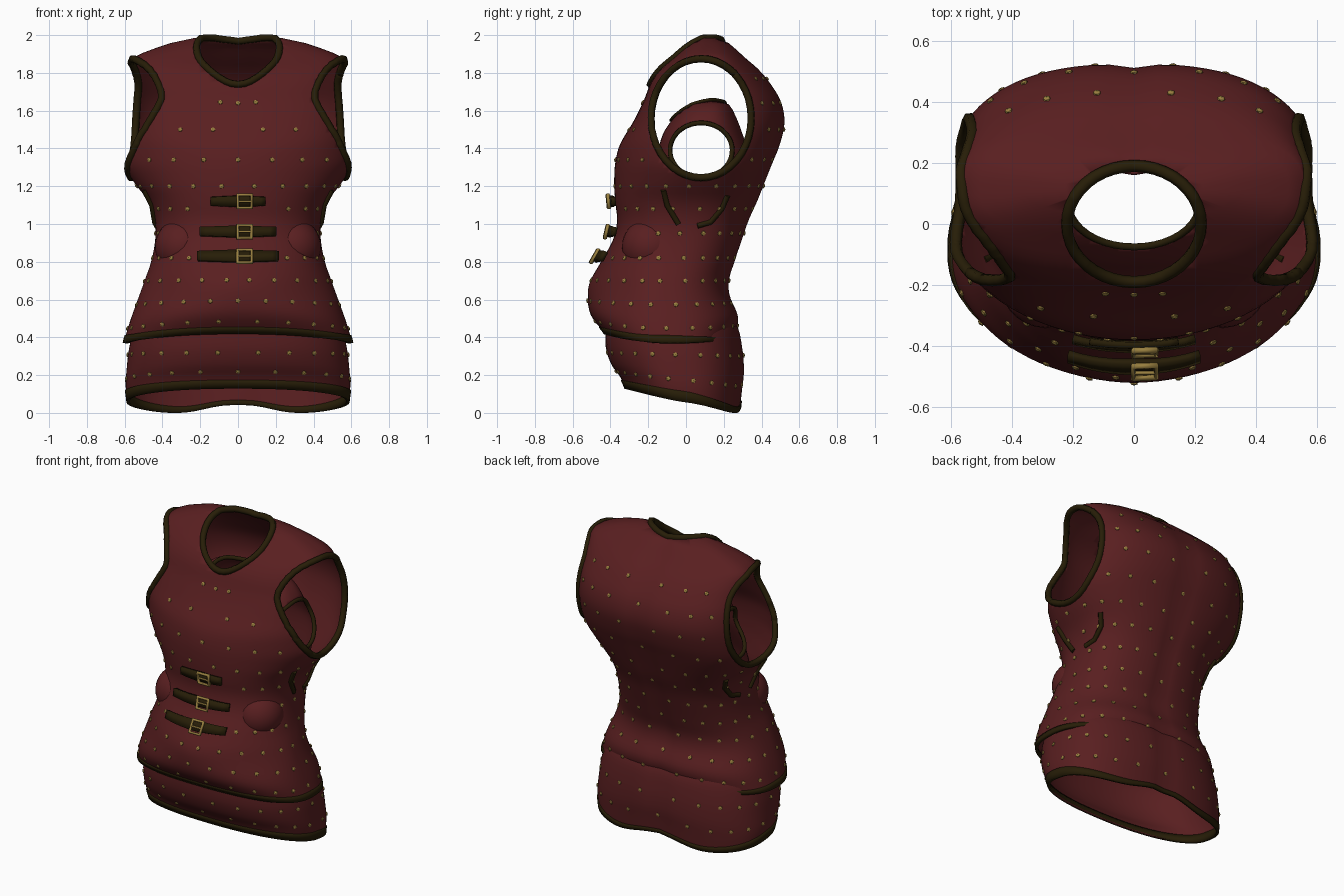
import bpy, bmesh
from math import sin, cos, pi, exp
from mathutils import Vector, Matrix

cube = bpy.data.objects.get("Cube")
if cube:
    bpy.data.objects.remove(cube, do_unlink=True)


def material(name, rgb):
    m = bpy.data.materials.new(name)
    m.use_nodes = True
    m.diffuse_color = (*rgb, 1)
    bsdf = m.node_tree.nodes["Principled BSDF"]
    bsdf.inputs["Base Color"].default_value = (*rgb, 1)
    bsdf.inputs["Roughness"].default_value = 0.7
    return m


RED = material("red leather", (0.1, 0.0135, 0.0145))
TRIM = material("dark brown trim", (0.02, 0.0125, 0.0022))
BRASS = material("aged brass", (0.32, 0.215, 0.05))

# Profiles: height, half width, front depth, back depth
BODY = [(0.39, .605, -.43, .25), (0.5, .57, -.505, .28), (0.62, .525, -.52, .235),
        (0.7, .495, -.505, .23), (0.8, .46, -.45, .26), (0.92, .438, -.385, .3),
        (1.02, .44, -.365, .335), (1.12, .475, -.375, .38), (1.22, .55, -.38, .42),
        (1.32, .61, -.375, .46), (1.42, .615, -.35, .5), (1.54, .60, -.28, .525),
        (1.65, .585, -.225, .505), (1.75, .575, -.185, .445), (1.82, .572, -.135, .385),
        (1.88, .555, -.065, .315), (1.93, .44, -.01, .26), (1.965, .33, .04, .215),
        (1.985, .23, .08, .16)]
SKIRT = [(0.0, .585, -.32, .29), (0.1, .595, -.35, .3), (0.2, .59, -.395, .31),
         (0.35, .575, -.425, .3), (0.48, .54, -.42, .265), (0.56, .48, -.38, .18)]
LINING = [(0.8, .43, -.4, .24), (1.0, .42, -.3, .3), (1.15, .43, -.25, .33),
          (1.35, .44, -.16, .34), (1.48, .39, -.12, .3), (1.58, .33, -.05, .26),
          (1.64, .25, .02, .22), (1.66, .18, .07, .16)]


def power(z, is_front):
    """Squareness of a section: pointed belly, round bust, square upper chest."""
    if not is_front:
        return 2.5
    t = min(max((z - 1.35) / 0.3, 0), 1)
    return (2.3 - 0.5 * exp(-((z - 0.66) / 0.14) ** 2)
            - 0.25 * exp(-((z - 1.3) / 0.15) ** 2) + 0.6 * t * t * (3 - 2 * t))


def section(profile, z):
    """Smooth interpolation of a profile at height z."""
    z = min(max(z, profile[0][0]), profile[-1][0])
    i = next(k for k in range(len(profile) - 1) if z <= profile[k + 1][0])
    p, q = profile[i], profile[i + 1]
    a, b = profile[max(i - 1, 0)], profile[min(i + 2, len(profile) - 1)]
    h = q[0] - p[0]
    t = (z - p[0]) / h
    out = []
    for k in (1, 2, 3):
        m0 = (q[k] - a[k]) / (q[0] - a[0]) * h
        m1 = (b[k] - p[k]) / (b[0] - p[0]) * h
        out.append(p[k] * (1 + 2 * t) * (1 - t) ** 2 + m0 * t * (1 - t) ** 2
                   + q[k] * t * t * (3 - 2 * t) + m1 * t * t * (t - 1))
    return out


def body_hem(a):
    return 0.03 * max(0, -sin(a)) ** 2 - 0.015 * cos(a) ** 2


def skirt_hem(a):
    back = max(0, sin(a))
    return 0.06 - 0.07 * sin(a) + 0.055 * back * exp(-(cos(a) / 0.3) ** 2)


def flat_hem(a):
    return 0


def point(profile, hem, a, z, grow=0):
    """Point on a shell at angle a and nominal height z."""
    w, f, b = section(profile, z)
    c, s = cos(a), sin(a)
    e = 2 / power(z, s < 0)
    sx, sy = abs(c) ** e * (1 if c > 0 else -1), abs(s) ** e * (1 if s > 0 else -1)
    y = (f + b) / 2 + ((b - f) / 2 + grow) * sy
    if s > 0:
        y -= 0.014 * exp(-(sx / 0.1) ** 2)       # spine groove
    fade = max(0, 1 - (z - profile[0][0]) / 0.35)
    return Vector(((w + grow) * sx, y, z + hem(a) * fade))


def make(name, bm, mats, smooth=True):
    me = bpy.data.meshes.new(name)
    bm.to_mesh(me)
    bm.free()
    ob = bpy.data.objects.new(name, me)
    bpy.context.collection.objects.link(ob)
    for m in mats:
        me.materials.append(m)
    for p in me.polygons:
        p.use_smooth = smooth
    return ob


def thicken(ob, t, offset=-1):
    m = ob.modifiers.new("thickness", "SOLIDIFY")
    m.thickness, m.offset = t, offset


def loft(name, profile, hem, z0, z1, rows, mats, grow=0, caps=False, slim=0, n=80):
    """Rings from z0 to z1; slim lowers the top edge towards the back."""
    bm = bmesh.new()
    angles = [2 * pi * i / n for i in range(n)]
    rings = [[bm.verts.new(point(profile, hem, a, z0 + (z1 - z0) * r / rows
                                 * (1 - slim * max(0, sin(a))), grow))
              for a in angles] for r in range(rows + 1)]
    for lo, hi in zip(rings, rings[1:]):
        for i in range(n):
            j = (i + 1) % n
            bm.faces.new((lo[i], lo[j], hi[j], hi[i]))
    if caps:
        bm.faces.new(rings[0][::-1]).material_index = 1
        bm.faces.new(rings[-1])
    return make(name, bm, mats)


def cut(ob, axis, centre, r1, r2, depth):
    """Cut an elliptical opening; the cut walls receive the second slot."""
    bm = bmesh.new()
    bmesh.ops.create_cone(bm, cap_ends=True, segments=40, radius1=1, radius2=1, depth=depth)
    bm.transform(Matrix.Diagonal((r1, r2, 1, 1)))
    if axis == "X":
        bm.transform(Matrix(((0, 0, 1, 0), (1, 0, 0, 0), (0, 1, 0, 0), (0, 0, 0, 1))))
    bm.transform(Matrix.Translation(centre))
    for f in bm.faces:
        f.material_index = 1
    cutter = make("opening_cutter", bm, [RED, TRIM], False)
    mod = ob.modifiers.new("opening", "BOOLEAN")
    mod.operation, mod.solver, mod.object = "DIFFERENCE", "EXACT", cutter
    bpy.context.view_layer.objects.active = ob
    bpy.ops.object.modifier_apply(modifier=mod.name)
    bpy.data.objects.remove(cutter, do_unlink=True)


def tube(name, pts, radius, mat, cyclic=True):
    cu = bpy.data.curves.new(name, "CURVE")
    cu.dimensions = "3D"
    cu.bevel_depth, cu.bevel_resolution, cu.use_fill_caps = radius, 1, True
    sp = cu.splines.new("POLY")
    sp.points.add(len(pts) - 1)
    for p, co in zip(sp.points, pts):
        p.co = (*co, 1)
    sp.use_cyclic_u = cyclic
    ob = bpy.data.objects.new(name, cu)
    bpy.context.collection.objects.link(ob)
    cu.materials.append(mat)


def open_and_trim(ob, radius, hem_z):
    """Drop cap and cut walls, then bind every opening above hem_z."""
    bm = bmesh.new()
    bm.from_mesh(ob.data)
    bmesh.ops.delete(bm, geom=[f for f in bm.faces if f.material_index == 1], context="FACES")
    bmesh.ops.remove_doubles(bm, verts=bm.verts, dist=0.004)
    left = {e for e in bm.edges if e.is_boundary}
    while left:
        e = left.pop()
        v, loop = e.verts[1], [e.verts[0].co.copy()]
        while v:
            loop.append(v.co.copy())
            e = next((k for k in v.link_edges if k in left), None)
            if e:
                left.discard(e)
            v = e.other_vert(v) if e else None
        if len(loop) > 8 and min(p.z for p in loop) > hem_z:
            tube(ob.name + "_binding", loop[:-1], radius, TRIM)
    bm.to_mesh(ob.data)
    bm.free()
    for p in ob.data.polygons:
        p.use_smooth = True
    thicken(ob, 0.01)


# Outer vest with arm and neck openings
vest = loft("vest", BODY, body_hem, 0.39, 1.985, 60, [RED, TRIM], caps=True)
ARM = (0.08, 1.56, 0.265, 0.315)
cut(vest, "X", (0, ARM[0], ARM[1]), ARM[2], ARM[3], 3)
cut(vest, "Z", (0, 0, 2.1), 0.22, 0.19, 1.0)
open_and_trim(vest, 0.02, 0.7)

# Inner lining with smaller openings
lining = loft("inner_lining", LINING, flat_hem, 0.8, 1.66, 32, [RED, TRIM], caps=True)
cut(lining, "X", (0, 0.08, 1.39), 0.165, 0.145, 3)
cut(lining, "Z", (0, 0.065, 1.8), 0.215, 0.14, 0.8)
open_and_trim(lining, 0.013, 1.1)

# Lower skirt and hem bands
skirt = loft("lower_skirt", SKIRT, skirt_hem, 0, 0.56, 16, [RED])
thicken(skirt, 0.01)
for name, prof, hem, z, tall in (("vest_hem", BODY, body_hem, 0.387, 0.038),
                                 ("skirt_hem", SKIRT, skirt_hem, -0.003, 0.07)):
    thicken(loft(name, prof, hem, z, z + tall, 2, [TRIM], grow=0.006, slim=0.6), 0.018)


def front(x, z, lift=0):
    w, f, b = section(BODY, z)
    n = power(z, True)
    y = (f + b) / 2 - (b - f) / 2 * (1 - abs(x / w) ** n) ** (1 / n)
    return Vector((x, y - lift, z))


# Buckled straps
for z, half, lift in ((1.12, .145, .02), (0.96, .2, .03), (0.83, .215, .035)):
    bm = bmesh.new()
    cols = []
    for i in range(13):
        x = half * (i / 6 - 1)
        h = 0.03 - 0.007 * abs(i / 6 - 1)
        cols.append([bm.verts.new(front(x, z + k * h, lift)) for k in (-1, 1)])
    for a, b in zip(cols, cols[1:]):
        bm.faces.new((a[0], b[0], b[1], a[1]))
    strap = make("front_strap", bm, [TRIM])
    thicken(strap, 0.022, 0)
    corners = [front(0.035 + sx * 0.037, z + sz * 0.034, lift + 0.018)
               for sx, sz in ((-1, -1), (1, -1), (1, 1), (-1, 1))]
    tube("buckle_frame", corners, 0.011, BRASS)
    tube("buckle_prong", [front(0.0, z, lift + 0.02), front(0.07, z, lift + 0.022)], 0.006, BRASS, False)

# Waist bulges and underarm seams on both sides
for side in (-1, 1):
    bm = bmesh.new()
    bmesh.ops.create_uvsphere(bm, u_segments=28, v_segments=18, radius=1)
    bm.transform(Matrix.Translation((side * 0.29, -0.185, 0.88)) @ Matrix.Diagonal((.15, .155, .15, 1)))
    make("waist_bulge", bm, [RED])
    for name, path in (("front_underarm_seam", ((-.12, 1.18), (-.1, 1.1), (-.04, 1.0))),
                       ("back_underarm_seam", ((.06, .99), (.13, 1.01), (.19, 1.08), (.22, 1.15)))):
        pts = []
        for y, z in path:
            w, f, b = section(BODY, z)
            t = (y - (f + b) / 2) / ((b - f) / 2)
            n = power(z, t < 0)
            pts.append((side * w * (1 - abs(t) ** n) ** (1 / n), y, z))
        tube(name, pts, 0.016, TRIM, False)

# Flat brass studs in staggered rows, plus a close-set row below the neckline
rows = [(BODY, body_hem, z) for z in (.46, .58, .7, .82, .95, 1.08, 1.2, 1.34, 1.5, 1.64, 1.77)]
rows += [(SKIRT, skirt_hem, z) for z in (.14, .3)]
spots = [(*row, 2 * pi * (i + 0.5 * (r % 2)) / 22) for r, row in enumerate(rows) for i in range(22)]
spots += [(BODY, body_hem, 1.645, -pi / 2 + k) for k in (-.16, -.07, .07, .16)]
bm = bmesh.new()
for prof, hem, z, a in spots:
    p = point(prof, hem, a, z, 0.002)
    in_arm = ((p.y - ARM[0]) / (ARM[2] + .05)) ** 2 + ((p.z - ARM[1]) / (ARM[3] + .05)) ** 2 < 1
    in_neck = z > 1.7 and p.y < 0
    behind_strap = 0.78 < z < 1.15 and p.y < 0 and abs(p.x) < 0.24
    if not (in_arm or in_neck or behind_strap):
        across = point(prof, hem, a + 0.03, z) - point(prof, hem, a - 0.03, z)
        up = point(prof, hem, a, z + 0.02) - point(prof, hem, a, z - 0.02)
        turn = across.cross(up).to_track_quat("Z", "Y").to_matrix().to_4x4()
        bmesh.ops.create_icosphere(bm, subdivisions=1, radius=0.014, matrix=Matrix.Translation(p)
                                   @ turn @ Matrix.Diagonal((1, 1, 0.5, 1)))
make("brass_studs", bm, [BRASS], False)
